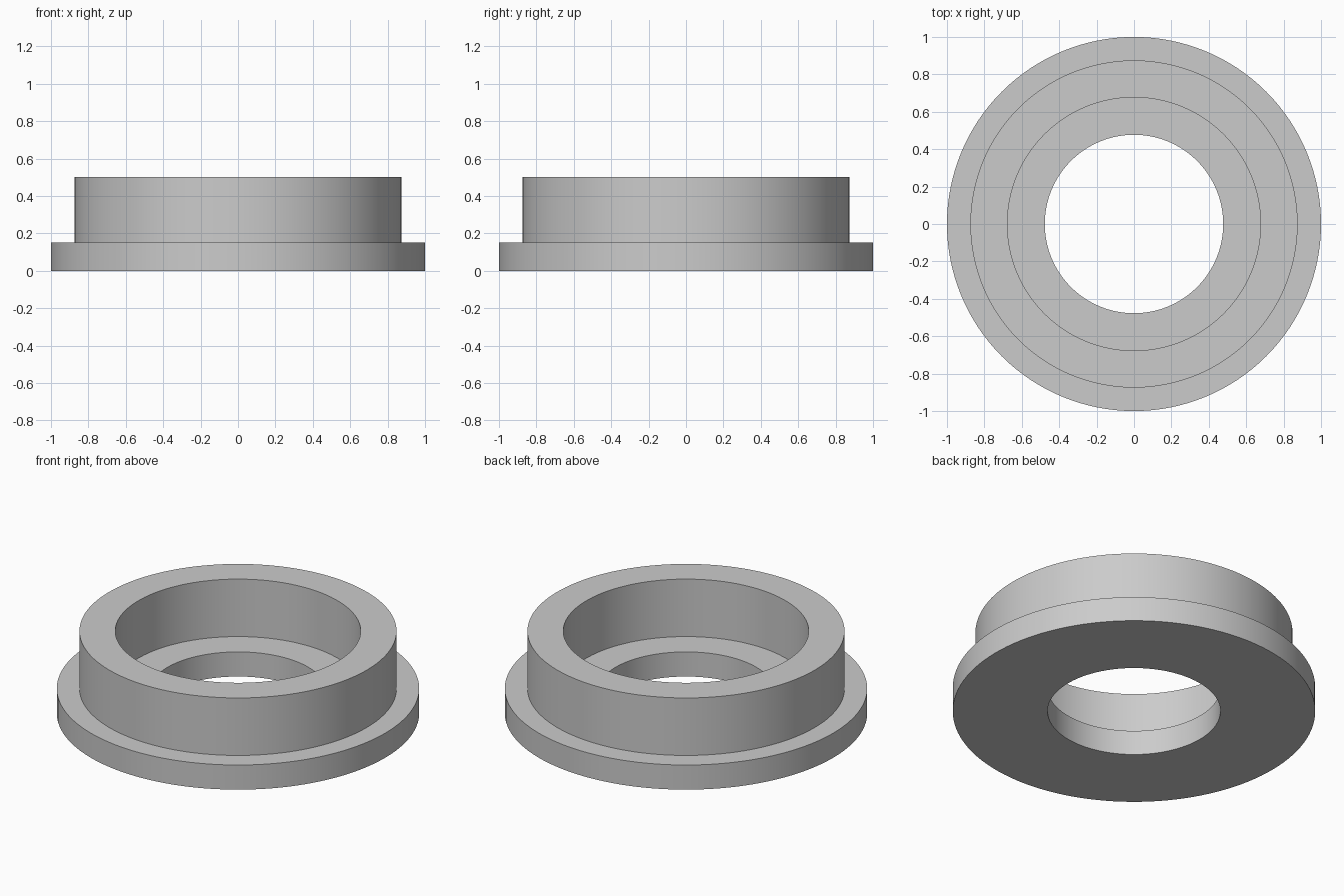
import bpy
import bmesh
import math

cube = bpy.data.objects.get("Cube")
if cube:
    bpy.data.objects.remove(cube, do_unlink=True)

# Plain grey material
grey = bpy.data.materials.new("plain grey")
grey.use_nodes = True
colour = (0.6, 0.6, 0.6, 1)
grey.diffuse_color = colour
grey.node_tree.nodes["Principled BSDF"].inputs["Base Color"].default_value = colour

# Dimensions of the flanged ring
FLANGE_RADIUS, COLLAR_RADIUS = 1.0, 0.875
BORE_RADIUS, HOLE_RADIUS = 0.677, 0.477
FLANGE_TOP, COLLAR_TOP = 0.15, 0.5
SIDES = 128

# Closed cross-section: (radius, height)
profile = [
    (HOLE_RADIUS, 0), (FLANGE_RADIUS, 0),
    (FLANGE_RADIUS, FLANGE_TOP), (COLLAR_RADIUS, FLANGE_TOP),
    (COLLAR_RADIUS, COLLAR_TOP), (BORE_RADIUS, COLLAR_TOP),
    (BORE_RADIUS, FLANGE_TOP), (HOLE_RADIUS, FLANGE_TOP),
]

# Spin the cross-section into a solid ring
bm = bmesh.new()
verts = [bm.verts.new((r, 0, z)) for r, z in profile]
edges = [bm.edges.new((a, b)) for a, b in zip(verts, verts[1:] + verts[:1])]
bmesh.ops.spin(bm, geom=verts + edges, cent=(0, 0, 0), axis=(0, 0, 1),
               angle=math.tau, steps=SIDES)
bmesh.ops.remove_doubles(bm, verts=bm.verts, dist=0.0001)
bmesh.ops.recalc_face_normals(bm, faces=bm.faces)
mesh = bpy.data.meshes.new("flanged_ring")
bm.to_mesh(mesh)
bm.free()

mesh.materials.append(grey)
ring = bpy.data.objects.new("flanged_ring", mesh)
bpy.context.collection.objects.link(ring)

# Smooth round walls with crisp rims
bpy.ops.object.select_all(action="DESELECT")
ring.select_set(True)
bpy.context.view_layer.objects.active = ring
bpy.ops.object.shade_smooth_by_angle(angle=math.radians(30))
